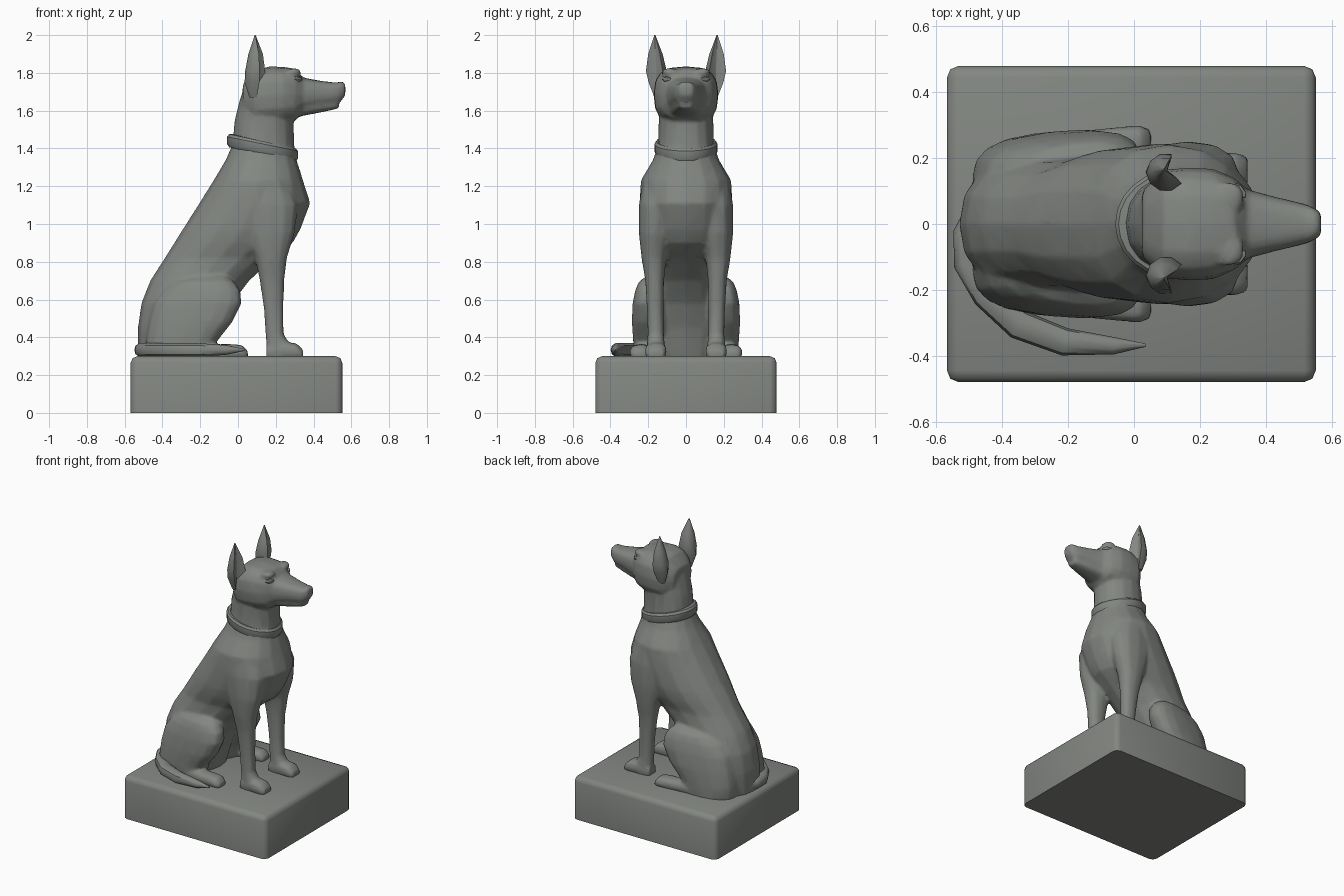
import bpy, bmesh, math

stone = bpy.data.materials.new("grey_stone")
stone.diffuse_color = (0.225, 0.24, 0.22, 1)


def finish(ob, angle=40):
    ob.data.materials.clear()
    ob.data.materials.append(stone)
    bpy.ops.object.select_all(action='DESELECT')
    ob.select_set(True)
    bpy.context.view_layer.objects.active = ob
    bpy.ops.object.shade_smooth_by_angle(angle=math.radians(angle))


def to_object(name, bm):
    bmesh.ops.recalc_face_normals(bm, faces=bm.faces)
    me = bpy.data.meshes.new(name)
    bm.to_mesh(me)
    bm.free()
    ob = bpy.data.objects.new(name, me)
    bpy.context.collection.objects.link(ob)
    return ob


def skin(name, loops, closed=False):
    """Bridge a list of point loops into a solid."""
    bm = bmesh.new()
    rows = [[bm.verts.new(p) for p in loop] for loop in loops]
    n = len(rows[0])
    pairs = list(zip(rows, rows[1:])) + ([(rows[-1], rows[0])] if closed else [])
    for a, b in pairs:
        for i in range(n):
            j = (i + 1) % n
            bm.faces.new((a[i], a[j], b[j], b[i]))
    if not closed:
        bm.faces.new(rows[0])
        bm.faces.new(rows[-1])
    return to_object(name, bm)


def unit(i, n, power):
    t = 2 * math.pi * i / n
    c, s = math.cos(t), math.sin(t)
    f = lambda v: math.copysign(abs(v) ** (2 / power), v)
    return f(c), f(s)


def loft_z(name, rings, side=1, n=16, power=2.3, lean=0.0, dent=()):
    """Rings are (z, x min, x max, y centre, y half width)."""
    loops = []
    for z, x0, x1, cy, ry in rings:
        loop = []
        for i in range(n):
            c, s = unit(i, n, power)
            k = 0.1 if i in dent else 1
            dx = c * (x1 - x0) / 2 * k
            loop.append(((x0 + x1) / 2 + dx, side * (cy + s * ry * k + lean * dx), z))
        loops.append(loop)
    return skin(name, loops)


def loft_x(name, rings, side=1, n=16, power=2.5):
    """Rings are (x, z min, z max, y centre, y half width)."""
    loops = []
    for x, z0, z1, cy, ry in rings:
        loop = []
        for i in range(n):
            c, s = unit(i, n, power)
            loop.append((x, side * (cy + c * ry), (z0 + z1) / 2 + s * (z1 - z0) / 2))
        loops.append(loop)
    return skin(name, loops)


# Plinth with worn edges
bm = bmesh.new()
bmesh.ops.create_cube(bm, size=1)
for v in bm.verts:
    v.co = (v.co.x * 1.12 - 0.008, v.co.y * 0.96, (v.co.z + 0.5) * 0.30)
edges = [e for e in bm.edges if max(v.co.z for v in e.verts) > 0.1]
bmesh.ops.bevel(bm, geom=edges, offset=0.035, segments=2, profile=0.5, affect='EDGES')
finish(to_object("plinth", bm), 50)

parts = []
# Torso and neck
parts.append(loft_z("torso", [
    (0.28, -0.53, -0.14, 0, 0.19), (0.45, -0.53, -0.09, 0, 0.21),
    (0.58, -0.512, -0.03, 0, 0.21), (0.70, -0.465, 0.06, 0, 0.20),
    (0.82, -0.388, 0.19, 0, 0.20), (0.90, -0.338, 0.29, 0, 0.225),
    (0.97, -0.294, 0.33, 0, 0.238), (1.11, -0.205, 0.383, 0, 0.245),
    (1.23, -0.13, 0.345, 0, 0.24), (1.34, -0.065, 0.31, 0, 0.175),
    (1.42, -0.03, 0.298, 0, 0.148), (1.55, -0.018, 0.295, 0, 0.145),
    (1.66, 0.01, 0.27, 0, 0.14), (1.76, 0.045, 0.24, 0, 0.12)], power=2.2))

# Skull, muzzle and lower jaw
parts.append(loft_x("head", [
    (0.025, 1.60, 1.74, 0, 0.10), (0.09, 1.53, 1.815, 0, 0.165),
    (0.17, 1.53, 1.835, 0, 0.172), (0.24, 1.54, 1.832, 0, 0.168),
    (0.305, 1.55, 1.822, 0, 0.14), (0.345, 1.60, 1.775, 0, 0.105),
    (0.44, 1.625, 1.758, 0, 0.08), (0.525, 1.64, 1.748, 0, 0.06),
    (0.545, 1.65, 1.757, 0, 0.05), (0.568, 1.68, 1.745, 0, 0.036)], power=2.8))
parts.append(loft_x("lower_jaw", [
    (0.25, 1.54, 1.66, 0, 0.11), (0.34, 1.572, 1.65, 0, 0.082),
    (0.45, 1.593, 1.66, 0, 0.06), (0.535, 1.612, 1.66, 0, 0.038)]))

for s in (-1, 1):
    # Brow ridge
    parts.append(loft_x("brow", [
        (0.27, 1.785, 1.82, 0.09, 0.04), (0.305, 1.785, 1.826, 0.085, 0.04),
        (0.33, 1.79, 1.815, 0.08, 0.03)], s, 10))
    # Front leg and paw
    parts.append(loft_z("front_leg", [
        (0.28, 0.155, 0.27, 0.16, 0.05), (0.36, 0.15, 0.275, 0.16, 0.048),
        (0.42, 0.145, 0.242, 0.16, 0.043), (0.55, 0.137, 0.24, 0.163, 0.044),
        (0.70, 0.115, 0.245, 0.166, 0.05), (0.82, 0.09, 0.26, 0.17, 0.066),
        (0.95, 0.04, 0.30, 0.165, 0.085), (1.10, 0.0, 0.32, 0.15, 0.10),
        (1.22, 0.03, 0.27, 0.13, 0.10)], s, 12))
    parts.append(loft_x("front_paw", [
        (0.15, 0.28, 0.36, 0.16, 0.045), (0.24, 0.28, 0.38, 0.16, 0.055),
        (0.31, 0.28, 0.368, 0.16, 0.058), (0.345, 0.28, 0.335, 0.16, 0.045)], s, 12))
    # Folded thigh and hind paw
    parts.append(loft_z("thigh", [
        (0.28, -0.49, -0.14, 0.165, 0.105), (0.38, -0.49, -0.11, 0.17, 0.105),
        (0.48, -0.475, -0.03, 0.175, 0.105), (0.58, -0.45, 0.02, 0.175, 0.10),
        (0.65, -0.40, 0.012, 0.17, 0.092), (0.695, -0.34, -0.02, 0.165, 0.08),
        (0.722, -0.26, -0.06, 0.155, 0.055)], s, lean=0.13, power=2.5))
    parts.append(loft_x("hind_paw", [
        (-0.28, 0.28, 0.36, 0.22, 0.05), (-0.05, 0.28, 0.365, 0.24, 0.055),
        (0.02, 0.28, 0.36, 0.245, 0.055), (0.052, 0.28, 0.33, 0.245, 0.04)], s, 12))

# Melt the carved parts into one sculpted body
bpy.ops.object.select_all(action='DESELECT')
for ob in parts:
    ob.select_set(True)
body = parts[0]
bpy.context.view_layer.objects.active = body
bpy.ops.object.join()
body.name = "dog_body"
m = body.modifiers.new("blend", 'REMESH')
m.mode = 'VOXEL'
m.voxel_size = 0.011
m = body.modifiers.new("soften", 'SMOOTH')
m.factor = 0.5
m.iterations = 4
m = body.modifiers.new("facet", 'DECIMATE')
m.ratio = 0.15
bpy.ops.object.convert(target='MESH')
finish(bpy.context.view_layer.objects.active, 45)

# Pointed ears with a hollow front
for s, label in ((-1, "right"), (1, "left")):
    finish(loft_z(label + "_ear", [
        (1.67, 0.06, 0.12, 0.148, 0.02), (1.75, 0.035, 0.155, 0.158, 0.042),
        (1.81, 0.038, 0.155, 0.157, 0.058), (1.90, 0.055, 0.14, 0.162, 0.04),
        (2.0, 0.088, 0.094, 0.165, 0.003)], s, 10, 2, dent=(0, 1)))

# Eyes, closed lids
for s, label in ((-1, "right"), (1, "left")):
    finish(loft_x(label + "_eye", [
        (0.29, 1.75, 1.785, 0.105, 0.025), (0.325, 1.752, 1.78, 0.098, 0.022),
        (0.338, 1.76, 1.774, 0.09, 0.01)], s, 8))

# Tilted collar
loops = []
for i in range(24):
    t = 2 * math.pi * i / 24
    c, s = math.cos(t), math.sin(t)
    loops.append([(0.13 + c * (0.165 + r), s * (0.145 + r), 1.404 - 0.038 * c + h)
                  for r, h in ((-0.02, -0.034), (0.012, -0.036), (0.022, -0.02),
                               (0.022, 0.02), (0.012, 0.034), (-0.02, 0.034))])
finish(skin("collar", loops, True), 35)

# Tail curled round the right flank
path = [(-0.46, 0.06, 0.04), (-0.515, -0.03, 0.035), (-0.51, -0.12, 0.038),
        (-0.45, -0.215, 0.043), (-0.35, -0.305, 0.046), (-0.21, -0.358, 0.042),
        (-0.06, -0.37, 0.026), (0.035, -0.368, 0.005)]
loops = []
for i, (x, y, r) in enumerate(path):
    a, b = path[max(i - 1, 0)], path[min(i + 1, len(path) - 1)]
    d = math.hypot(b[0] - a[0], b[1] - a[1])
    nx, ny = (a[1] - b[1]) / d, (b[0] - a[0]) / d
    h = min(r, 0.038)
    loops.append([(x + nx * r * c, y + ny * r * c, 0.333 + h * s)
                  for c, s in (unit(k, 10, 2.3) for k in range(10))])
finish(skin("tail", loops))
